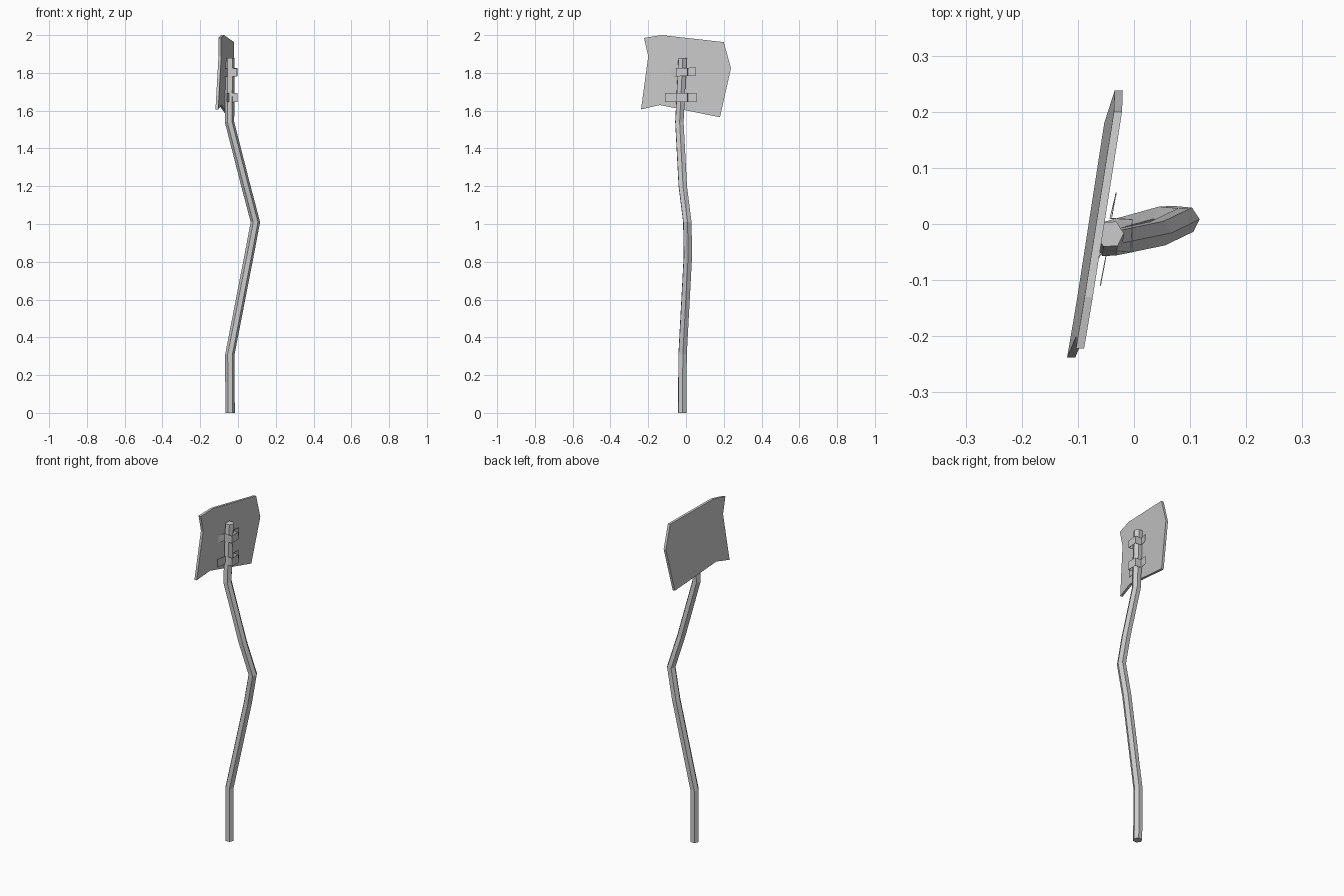
import bpy, bmesh
from math import cos, sin, pi

cube = bpy.data.objects.get("Cube")
if cube:
    bpy.data.objects.remove(cube, do_unlink=True)

grey = bpy.data.materials.new("weathered grey metal")
grey.use_nodes = True
color = (0.6, 0.6, 0.6, 1)
grey.diffuse_color = color
grey.node_tree.nodes["Principled BSDF"].inputs["Base Color"].default_value = color


def make_object(name, bm):
    bmesh.ops.recalc_face_normals(bm, faces=bm.faces)
    mesh = bpy.data.meshes.new(name)
    bm.to_mesh(mesh)
    bm.free()
    mesh.materials.append(grey)
    obj = bpy.data.objects.new(name, mesh)
    bpy.context.collection.objects.link(obj)
    return obj


def loft(name, rings):
    """Join equal closed rings with side faces and cap both ends."""
    bm = bmesh.new()
    rows = [[bm.verts.new(p) for p in ring] for ring in rings]
    n = len(rows[0])
    for a, b in zip(rows, rows[1:]):
        for i in range(n):
            j = (i + 1) % n
            bm.faces.new((a[i], a[j], b[j], b[i]))
    bm.faces.new(rows[0])
    bm.faces.new(rows[-1])
    return make_object(name, bm)


# Bent hexagonal post
path = [(-0.042, -0.02, 0), (-0.043, -0.018, 0.31), (0.058, 0.01, 0.83),
        (0.092, 0.007, 1.01), (0.042, -0.017, 1.2),
        (-0.045, -0.035, 1.54), (-0.043, -0.018, 1.88)]
loft("bent_post", [[(x + 0.025 * cos(k * pi / 3 + 0.05),
                     y + 0.025 * sin(k * pi / 3 + 0.05), z)
                    for k in range(6)] for x, y, z in path])

# Battered sign plate, turned and leaning slightly
outline = [(-0.222, 1.985), (-0.13, 2.0), (0.2, 1.963), (0.238, 1.825),
           (0.18, 1.565), (-0.138, 1.63), (-0.238, 1.607), (-0.2, 1.888)]


def plate_x(y, z):
    return -0.02 + 0.162 * (y - 0.238) + 0.035 * (z - 1.825)


loft("sign_plate", [[(plate_x(y, z) - depth, y, z) for y, z in outline]
                    for depth in (0, 0.0145)])


# Folded straps clamping the plate to the post
def strap(name, profile, z, height, slope):
    bm = bmesh.new()
    rows = [[bm.verts.new((x, y, z + slope * y + s * height / 2)) for s in (-1, 1)]
            for x, y in profile]
    for a, b in zip(rows, rows[1:]):
        bm.faces.new((a[0], b[0], b[1], a[1]))
    obj = make_object(name, bm)
    thick = obj.modifiers.new("thickness", "SOLIDIFY")
    thick.thickness = 0.002
    thick.offset = 0


strap("lower_strap", [(-0.06, -0.11), (-0.048, -0.047), (-0.003, -0.05),
                      (-0.003, 0.008), (-0.04, 0.01), (-0.032, 0.056)],
      1.67, 0.048, 0)
strap("upper_strap", [(-0.09, -0.11), (-0.055, -0.046), (-0.006, -0.05),
                      (-0.003, 0.008), (-0.043, 0.01), (-0.032, 0.053)],
      1.805, 0.043, 0.04)
